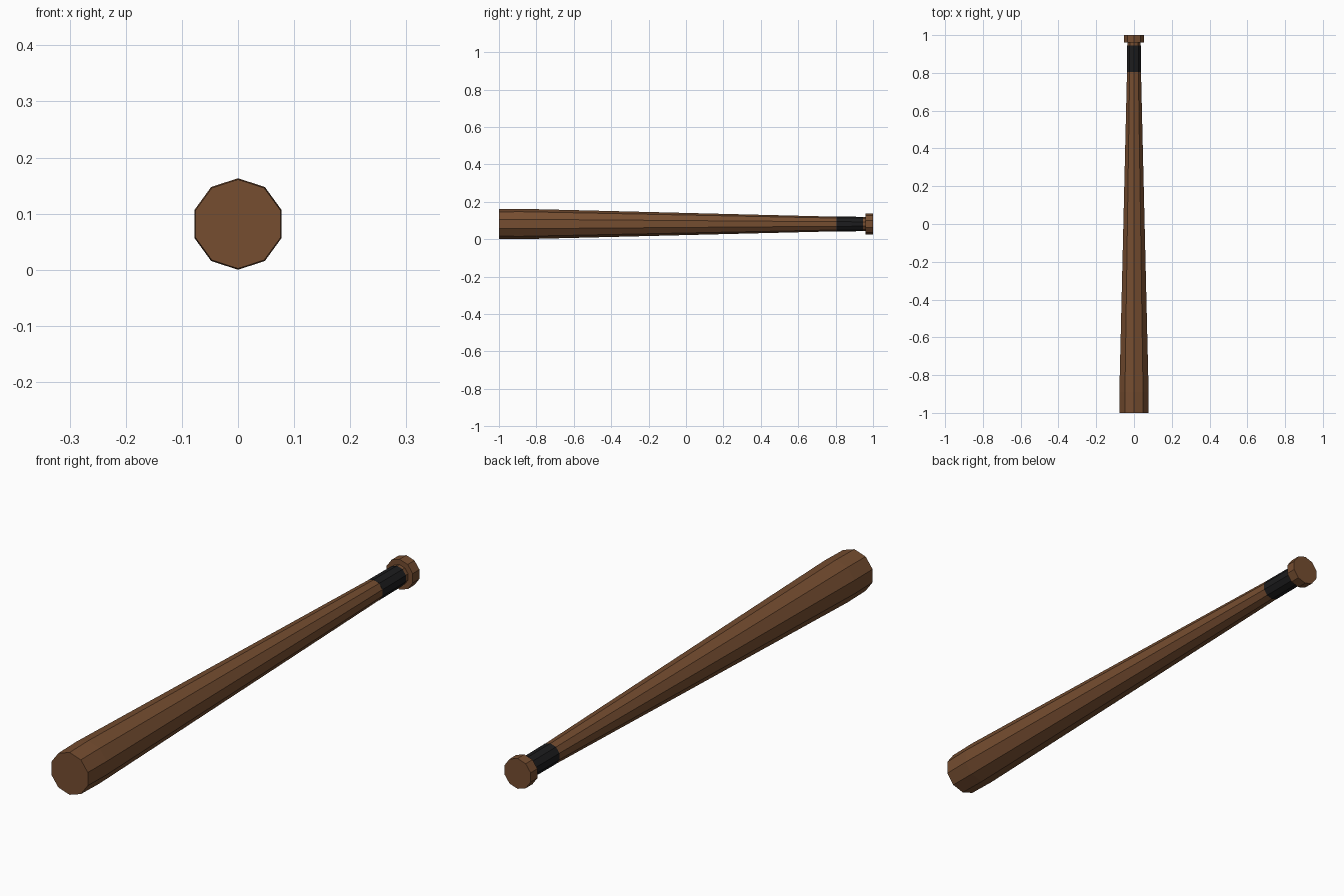
import bpy
import bmesh
from math import sin, cos, tau

SIDES = 10
AXIS_Z = 0.0815

cube = bpy.data.objects.get("Cube")
if cube:
    bpy.data.objects.remove(cube, do_unlink=True)


def make_material(name, color):
    mat = bpy.data.materials.new(name)
    mat.use_nodes = True
    mat.diffuse_color = color
    bsdf = mat.node_tree.nodes["Principled BSDF"]
    bsdf.inputs["Base Color"].default_value = color
    bsdf.inputs["Roughness"].default_value = 0.8
    return mat


def lathe(name, profile, mat):
    """Closed faceted solid along y from (y, radius) pairs, with a corner on top."""
    bm = bmesh.new()
    rings = []
    for y, r in profile:
        angles = [tau * i / SIDES for i in range(SIDES)]
        rings.append([bm.verts.new((r * sin(a), y, AXIS_Z + r * cos(a))) for a in angles])
    for a, b in zip(rings, rings[1:]):
        for i in range(SIDES):
            j = (i + 1) % SIDES
            bm.faces.new((a[i], a[j], b[j], b[i]))
    bm.faces.new(rings[0])
    bm.faces.new(rings[-1])
    bmesh.ops.recalc_face_normals(bm, faces=bm.faces)
    mesh = bpy.data.meshes.new(name)
    bm.to_mesh(mesh)
    bm.free()
    mesh.materials.append(mat)
    obj = bpy.data.objects.new(name, mesh)
    bpy.context.collection.objects.link(obj)
    return obj


wood = make_material("brown_wood", (0.18, 0.075, 0.03, 1))
tape = make_material("black_tape", (0.012, 0.012, 0.013, 1))

# Tapered barrel with a slightly narrowed tip
lathe("barrel", [(-1, 0.0795), (-0.89, 0.0815), (0.805, 0.039)], wood)
# Taped grip
lathe("grip", [(0.805, 0.0395), (0.945, 0.0385)], tape)
# Short bare neck and end knob
lathe("neck", [(0.945, 0.037), (0.96, 0.037)], wood)
lathe("knob", [(0.96, 0.057), (1, 0.057)], wood)
